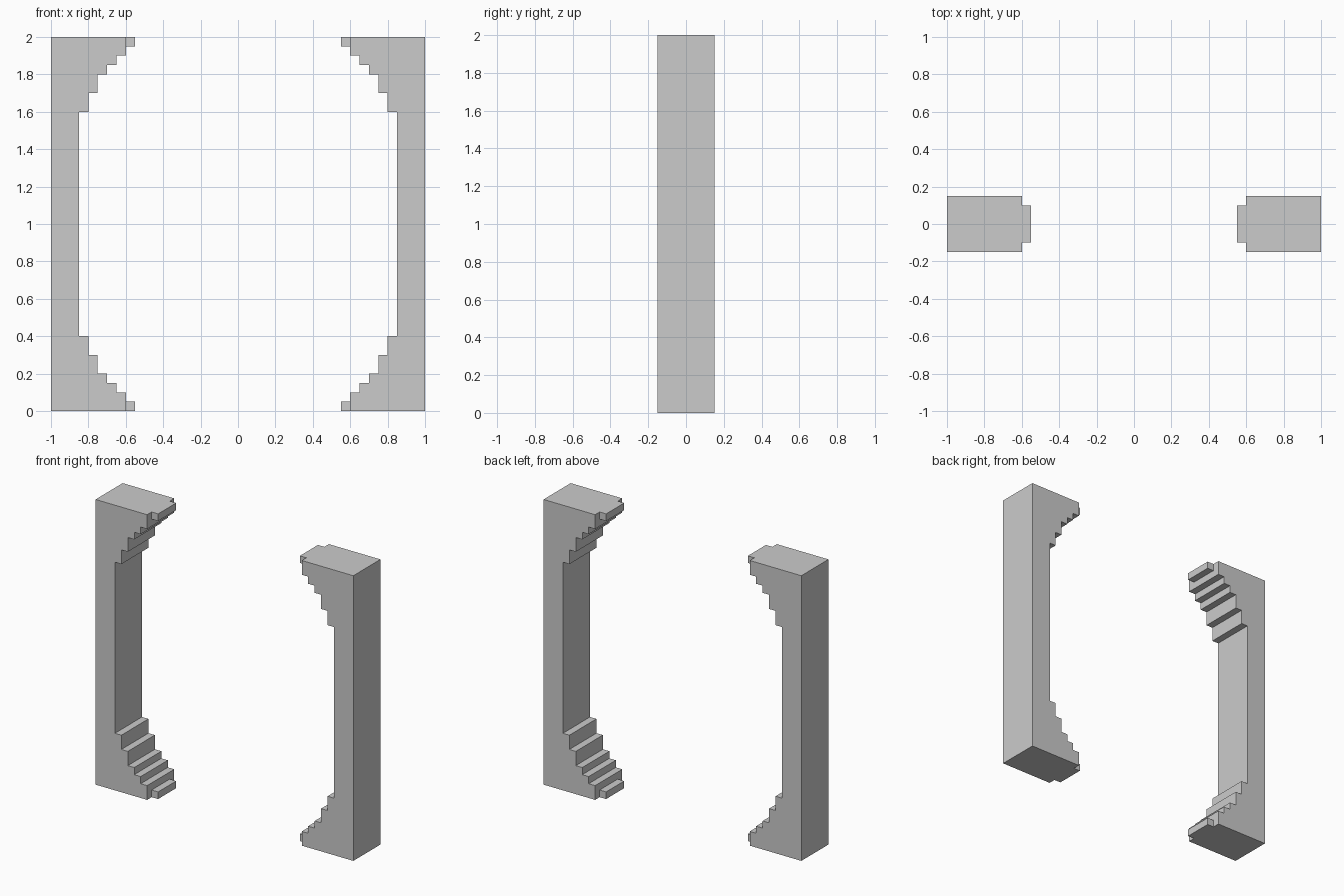
import bpy, bmesh
from mathutils import Vector

if "Cube" in bpy.data.objects:
    bpy.data.objects.remove(bpy.data.objects["Cube"])

DEPTH = 0.15       # half depth of the frame
TIP_DEPTH = 0.10   # half depth of the narrow end tips
TIP = 0.05         # tip height and length

# Stepped inner outline of the lower half (x, z), bottom to top
steps = [(0.60, 0.00), (0.60, TIP), (0.60, 0.10), (0.65, 0.10), (0.65, 0.15),
         (0.70, 0.15), (0.70, 0.20), (0.75, 0.20), (0.75, 0.30), (0.80, 0.30),
         (0.80, 0.40), (0.85, 0.40)]
profile = [(1.0, 0.0)] + steps + [(x, 2 - z) for x, z in reversed(steps)] + [(1.0, 2.0)]

# Side post: profile extruded through the depth
bm = bmesh.new()
front = bm.faces.new([bm.verts.new((x, -DEPTH, z)) for x, z in profile])
res = bmesh.ops.extrude_face_region(bm, geom=[front], use_keep_orig=True)
moved = [g for g in res["geom"] if isinstance(g, bmesh.types.BMVert)]
bmesh.ops.translate(bm, verts=moved, vec=(0, 2 * DEPTH, 0))
bmesh.ops.recalc_face_normals(bm, faces=bm.faces[:])

# Narrow tips: cut the end faces to width, then pull out the middle patches
for y in (-TIP_DEPTH, TIP_DEPTH):
    bmesh.ops.bisect_plane(bm, geom=bm.verts[:] + bm.edges[:] + bm.faces[:],
                           plane_co=(0, y, 0), plane_no=(0, 1, 0))
for z in (TIP / 2, 2 - TIP / 2):
    target = Vector((0.60, 0, z))
    patch = min(bm.faces, key=lambda f: (f.calc_center_median() - target).length)
    out = bmesh.ops.extrude_discrete_faces(bm, faces=[patch])["faces"][0]
    bmesh.ops.translate(bm, verts=out.verts[:], vec=(-TIP, 0, 0))

# Merge leftover coplanar cuts
bmesh.ops.dissolve_limit(bm, angle_limit=0.01, verts=bm.verts[:], edges=bm.edges[:])
bmesh.ops.recalc_face_normals(bm, faces=bm.faces[:])

mesh = bpy.data.meshes.new("side_posts")
bm.to_mesh(mesh)
bm.free()
posts = bpy.data.objects.new("side_posts", mesh)
bpy.context.collection.objects.link(posts)

# Opposite post
mirror = posts.modifiers.new("mirror_x", 'MIRROR')
mirror.use_axis = (True, False, False)
mirror.use_mirror_merge = False
